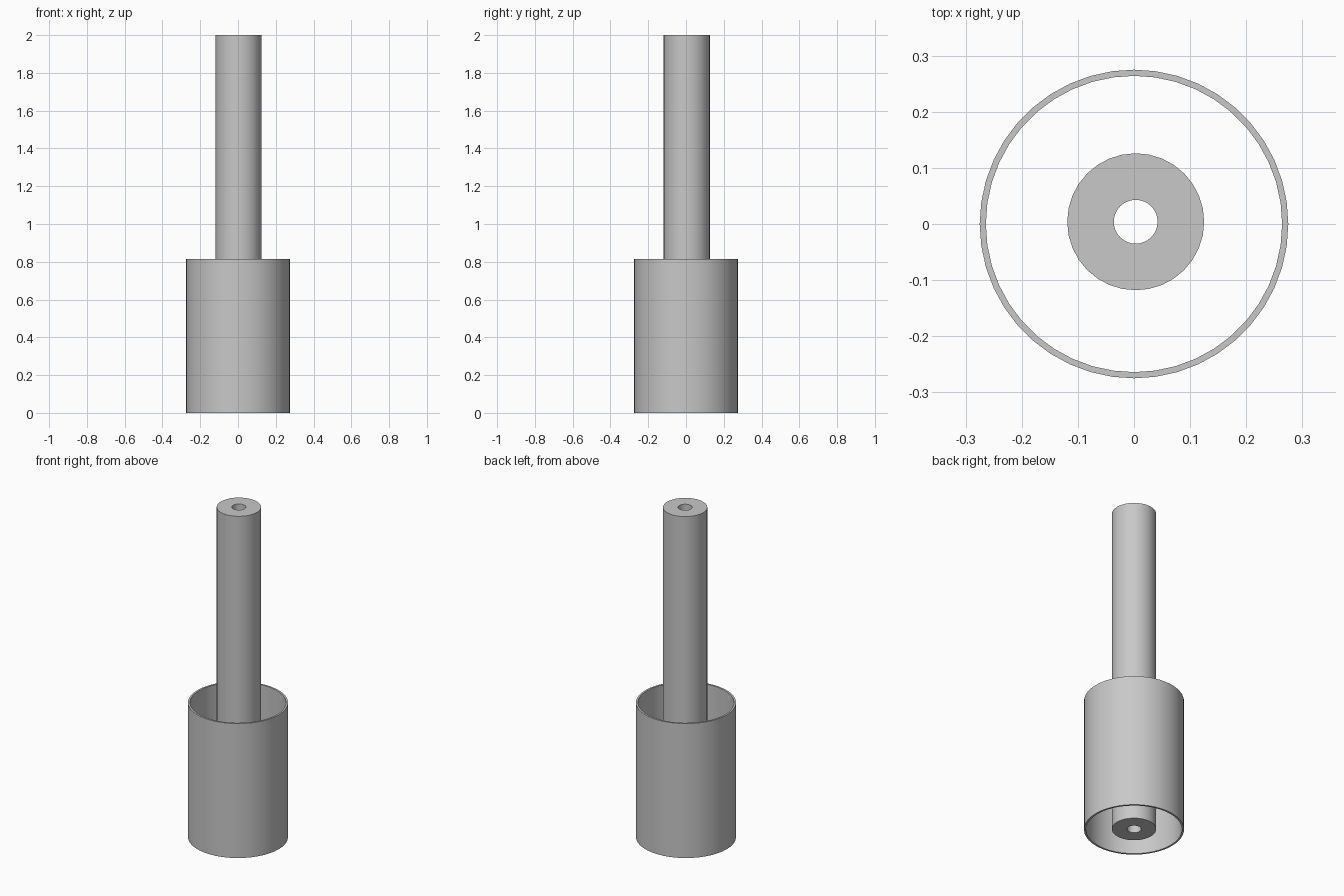
import bpy
import bmesh
from math import cos, sin, tau, radians

cube = bpy.data.objects.get("Cube")
if cube:
    bpy.data.objects.remove(cube, do_unlink=True)

# Single plain grey for both parts
grey = bpy.data.materials.new("plain grey")
grey.use_nodes = True
colour = (0.58, 0.58, 0.58, 1)
grey.diffuse_color = colour
grey.node_tree.nodes["Principled BSDF"].inputs["Base Color"].default_value = colour


def tube(name, outer, inner, height, sides, centre=(0, 0)):
    """Upright open tube with a wall between two radii, standing on the ground."""
    bm = bmesh.new()
    profile = [(outer, 0), (outer, height), (inner, height), (inner, 0)]
    rings = [[bm.verts.new((r * cos(tau * i / sides), r * sin(tau * i / sides), z))
              for i in range(sides)] for r, z in profile]
    for k, ring in enumerate(rings):
        above = rings[(k + 1) % len(rings)]
        for i in range(sides):
            j = (i + 1) % sides
            bm.faces.new((ring[i], ring[j], above[j], above[i]))
    bmesh.ops.recalc_face_normals(bm, faces=bm.faces)
    mesh = bpy.data.meshes.new(name)
    bm.to_mesh(mesh)
    bm.free()
    mesh.materials.append(grey)
    obj = bpy.data.objects.new(name, mesh)
    obj.location = (*centre, 0)
    bpy.context.collection.objects.link(obj)
    bpy.ops.object.select_all(action="DESELECT")
    obj.select_set(True)
    bpy.context.view_layer.objects.active = obj
    bpy.ops.object.shade_smooth_by_angle(angle=radians(30))
    return obj


# Wide thin-walled sleeve around the base
tube("outer_sleeve", 0.275, 0.264, 0.815, 44)

# Tall thick-walled tube, very slightly off centre
tube("inner_tube", 0.122, 0.039, 2.0, 32, centre=(0.003, 0.004))
